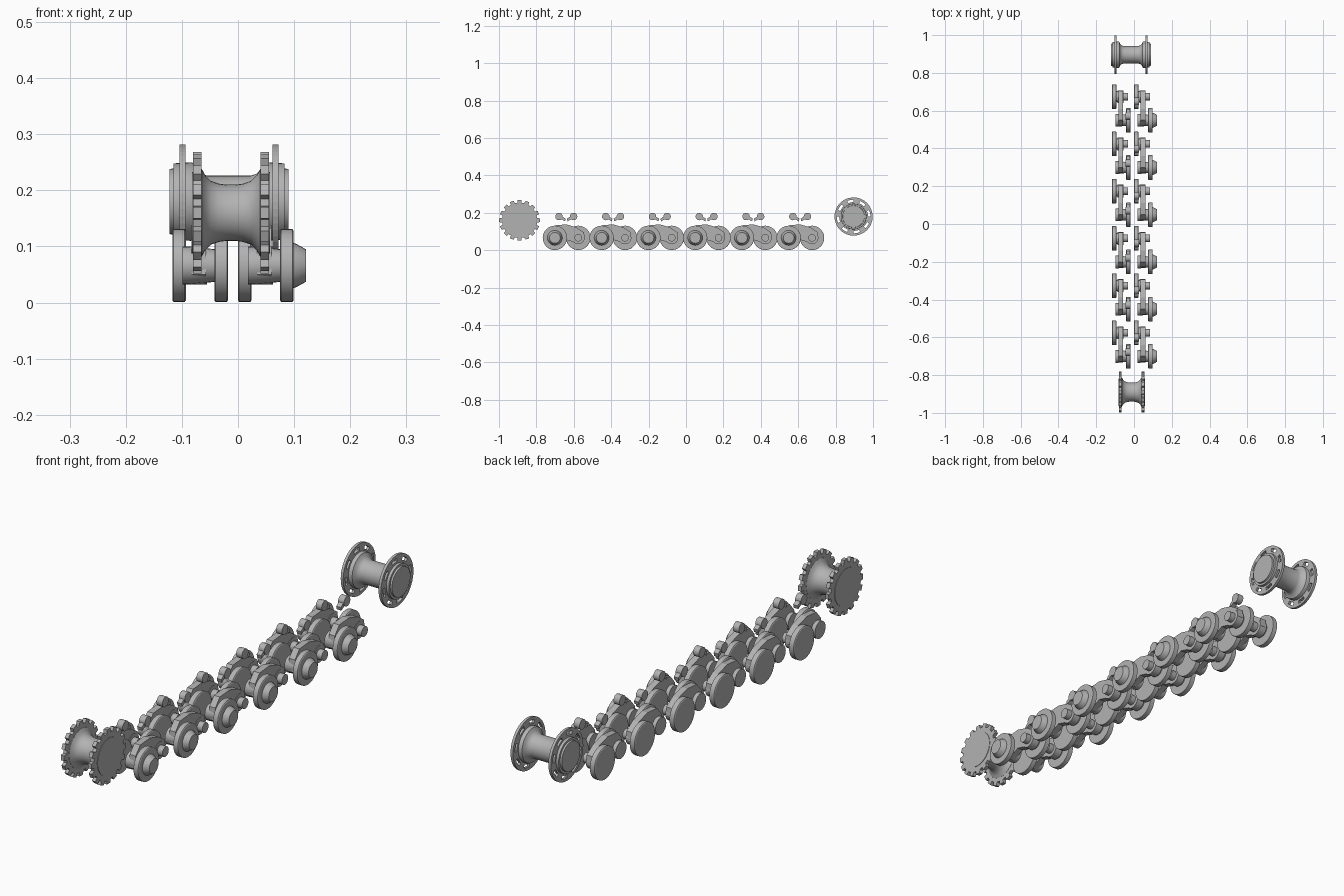
import bpy, bmesh, math

if "Cube" in bpy.data.objects:
    bpy.data.objects.remove(bpy.data.objects["Cube"])

grey = bpy.data.materials.new("plain_grey")
grey.diffuse_color = (0.45, 0.45, 0.45, 1)
grey.use_nodes = True
grey.node_tree.nodes["Principled BSDF"].inputs["Base Color"].default_value = grey.diffuse_color


def make_mesh(name, bm, smooth=True):
    bmesh.ops.recalc_face_normals(bm, faces=bm.faces)
    me = bpy.data.meshes.new(name)
    bm.to_mesh(me)
    bm.free()
    me.materials.append(grey)
    if smooth:
        for p in me.polygons:
            p.use_smooth = True
        me.set_sharp_from_angle(angle=math.radians(30))
    return me


def place(name, me, x=0, y=0, z=0):
    ob = bpy.data.objects.new(name, me)
    ob.location = (x, y, z)
    bpy.context.collection.objects.link(ob)
    return ob


def lathe(name, profile, seg=32):
    """Spin (x, radius) points around the x axis and cap both ends."""
    bm = bmesh.new()
    rings = [[bm.verts.new((x, r * math.cos(2 * math.pi * i / seg),
                            r * math.sin(2 * math.pi * i / seg)))
              for i in range(seg)] for x, r in profile]
    for a, b in zip(rings, rings[1:]):
        for i in range(seg):
            j = (i + 1) % seg
            bm.faces.new((a[i], a[j], b[j], b[i]))
    bm.faces.new(rings[0])
    bm.faces.new(rings[-1])
    return make_mesh(name, bm)


def plate(name, outline, x0, x1):
    """Extrude a (y, z) outline between two x positions."""
    bm = bmesh.new()
    f = bm.faces.new([bm.verts.new((x0, y, z)) for y, z in outline])
    ext = bmesh.ops.extrude_face_region(bm, geom=[f])["geom"]
    bmesh.ops.translate(bm, vec=(x1 - x0, 0, 0),
                        verts=[v for v in ext if isinstance(v, bmesh.types.BMVert)])
    return make_mesh(name, bm, False)


def mirrored(half):
    return half + [(-x, r) for x, r in reversed(half)]


# Drive sprocket: flared drum between two toothed discs
SX, SY, SZ = -0.0125, -0.89, 0.16
place("sprocket_drum", lathe("sprocket_drum", mirrored(
    [(-0.058, 0.08), (-0.052, 0.078), (-0.046, 0.067), (-0.036, 0.057),
     (-0.022, 0.052), (-0.008, 0.05)])), SX, SY, SZ)
teeth = 16
outline = []
for t in range(teeth):
    for frac, r in ((-0.32, 0.094), (-0.24, 0.109), (0.24, 0.109), (0.32, 0.094)):
        a = 2 * math.pi * (t + frac) / teeth
        outline.append((r * math.cos(a), r * math.sin(a)))
tooth_mesh = plate("toothed_disc", outline, -0.0075, 0.0075)
rim_mesh = lathe("sprocket_face_ring", [(-0.0095, 0.073), (0.0095, 0.073)])
for side, sx in (("left", -0.06), ("right", 0.06)):
    place(side + "_toothed_disc", tooth_mesh, SX + sx, SY, SZ)
    place(side + "_sprocket_face", rim_mesh, SX + sx, SY, SZ)

# Idler: spool with slotted flanges
IX, IY, IZ = -0.016, 0.896, 0.18
place("idler_spool", lathe("idler_spool", mirrored(
    [(-0.106, 0.058), (-0.099, 0.059), (-0.099, 0.068), (-0.068, 0.07),
     (-0.062, 0.068), (-0.056, 0.056), (-0.048, 0.049), (-0.038, 0.046)]), 40),
    IX, IY, IZ)
bm = bmesh.new()
seg, radii = 48, (0.06, 0.077, 0.09, 0.102)
grid = [[bm.verts.new((0, r * math.cos(2 * math.pi * i / seg),
                       r * math.sin(2 * math.pi * i / seg)))
         for i in range(seg)] for r in radii]
for b in range(3):
    for i in range(seg):
        if b == 1 and i % 6 < 3:
            continue  # open slot
        j = (i + 1) % seg
        bm.faces.new((grid[b][i], grid[b][j], grid[b + 1][j], grid[b + 1][i]))
flange_mesh = make_mesh("idler_flange", bm, False)
for side, sx in (("left", -0.083), ("right", 0.083)):
    ob = place(side + "_idler_flange", flange_mesh, IX + sx, IY, IZ)
    mod = ob.modifiers.new("thickness", "SOLIDIFY")
    mod.thickness = 0.011
    mod.offset = 0

# Shared parts of the wheel pairs
wheel = lathe("road_wheel", [(0, 0.062), (0.002, 0.065), (0.022, 0.065), (0.024, 0.062)], 36)
cap = lathe("hub_cap", [(0, 0.04), (0.004, 0.039), (0.022, 0.029)], 28)
front_axle = lathe("front_axle", [(0.018, 0.034), (0.03, 0.034), (0.076, 0.029)], 24)
rear_axle = lathe("rear_axle", [(0.02, 0.029), (0.03, 0.029), (0.03, 0.034),
                                (0.062, 0.034), (0.062, 0.02), (0.085, 0.02)], 24)
arm = plate("swing_arm", [(-0.092, 0.05), (-0.088, 0.10), (-0.06, 0.133), (0.0, 0.138),
                          (0.055, 0.122), (0.095, 0.095), (0.098, 0.06), (0.07, 0.035),
                          (0.0, 0.055), (-0.055, 0.032)], 0.034, 0.06)
pin = lathe("guide_pin", [(-0.013, 0.02), (0.013, 0.02)], 20)
link = {s: plate("guide_link", [(0, 0.192), (-s * 0.012, 0.166), (-s * 0.032, 0.154),
                                (-s * 0.036, 0.168)], -0.01, 0.01) for s in (-1, 1)}

# Six stations, each with a left and right wheel pair and two guide pins
for n in range(6):
    yc = -0.64 + 0.25 * n
    for side, ox in (("left", -0.117), ("right", 0.0)):
        tag = f"{side}_{n + 1}"
        place("rear_wheel_" + tag, wheel, ox, yc + 0.064, 0.066)
        place("front_wheel_" + tag, wheel, ox + 0.075, yc - 0.061, 0.066)
        place("front_axle_" + tag, front_axle, ox, yc - 0.061, 0.066)
        place("rear_axle_" + tag, rear_axle, ox, yc + 0.064, 0.066)
        place("swing_arm_" + tag, arm, ox, yc, 0)
        if side == "right":
            place("hub_cap_" + tag, cap, 0.099, yc - 0.061, 0.066)
    for end, s, px in (("front", -1, -0.031), ("rear", 1, 0.0125)):
        place(f"{end}_guide_pin_{n + 1}", pin, px, yc + s * 0.039, 0.18)
        place(f"{end}_guide_link_{n + 1}", link[s], px, yc + s * 0.039, 0)
